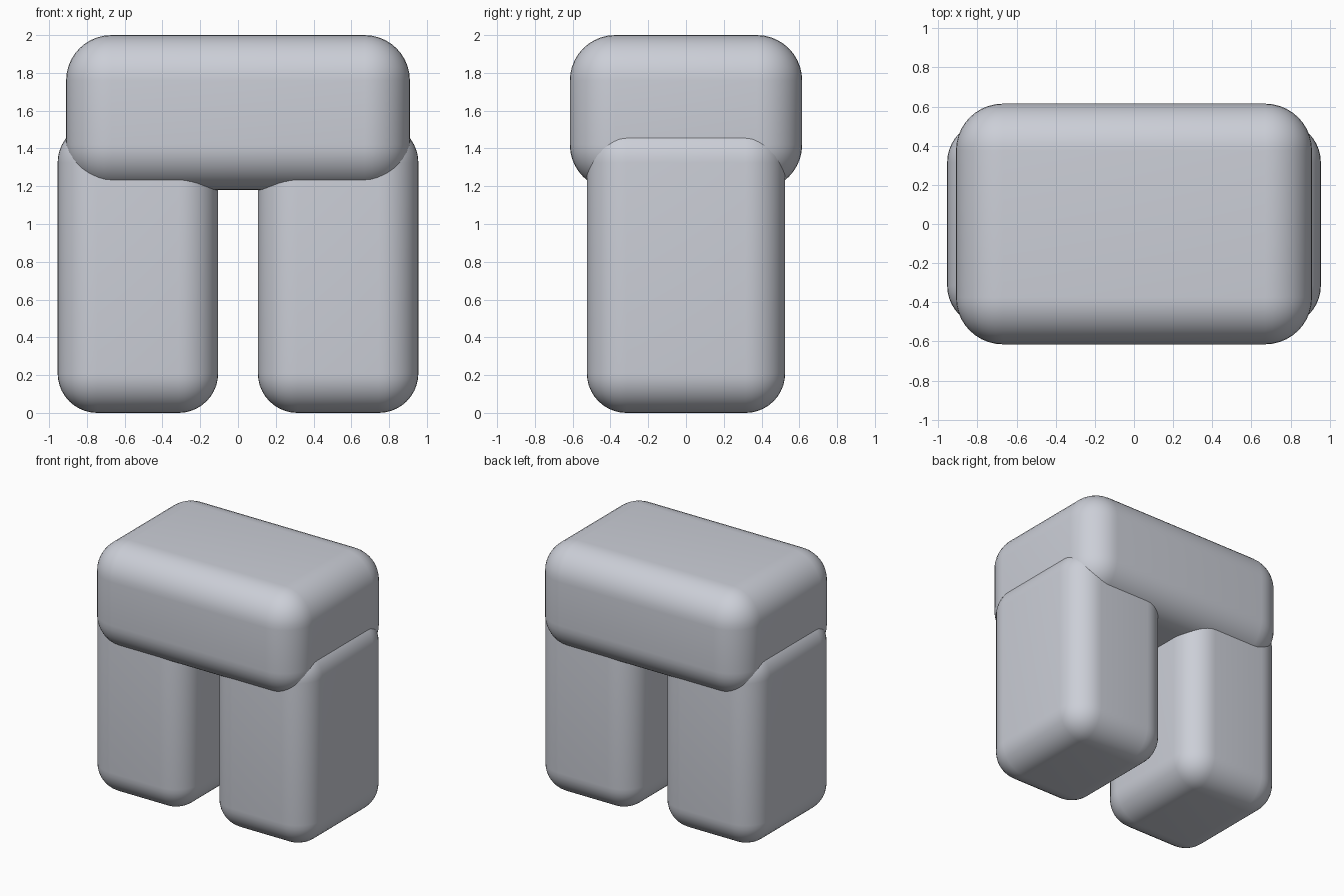
import bpy

if "Cube" in bpy.data.objects:
    bpy.data.objects.remove(bpy.data.objects["Cube"])

# One matte grey-blue colour for every part
grey = bpy.data.materials.new("pale_grey")
grey.diffuse_color = (0.60, 0.62, 0.68, 1.0)
grey.use_nodes = True
grey.node_tree.nodes["Principled BSDF"].inputs["Base Color"].default_value = grey.diffuse_color


def rounded_block(name, low, high, radius):
    """Box between two corners with evenly rounded edges."""
    centre = [(a + b) / 2 for a, b in zip(low, high)]
    size = [b - a for a, b in zip(low, high)]
    bpy.ops.mesh.primitive_cube_add(size=1, location=centre)
    block = bpy.context.object
    block.name = name
    block.scale = size
    bpy.ops.object.transform_apply(location=False, rotation=False, scale=True)
    block.data.materials.append(grey)
    bevel = block.modifiers.new("rounding", 'BEVEL')
    bevel.width = radius
    bevel.segments = 10
    bevel.limit_method = 'NONE'
    bpy.ops.object.modifier_apply(modifier=bevel.name)
    bpy.ops.object.shade_smooth_by_angle()
    return block


# Wide block resting across the legs
rounded_block("upper_body", (-0.91, -0.615, 1.18), (0.91, 0.615, 2.0), 0.24)

# Pair of legs, their tops sunk into the upper body
for side, x0, x1 in (("left", -0.955, -0.105), ("right", 0.105, 0.955)):
    rounded_block(side + "_leg", (x0, -0.525, 0.0), (x1, 0.525, 1.535), 0.21)
